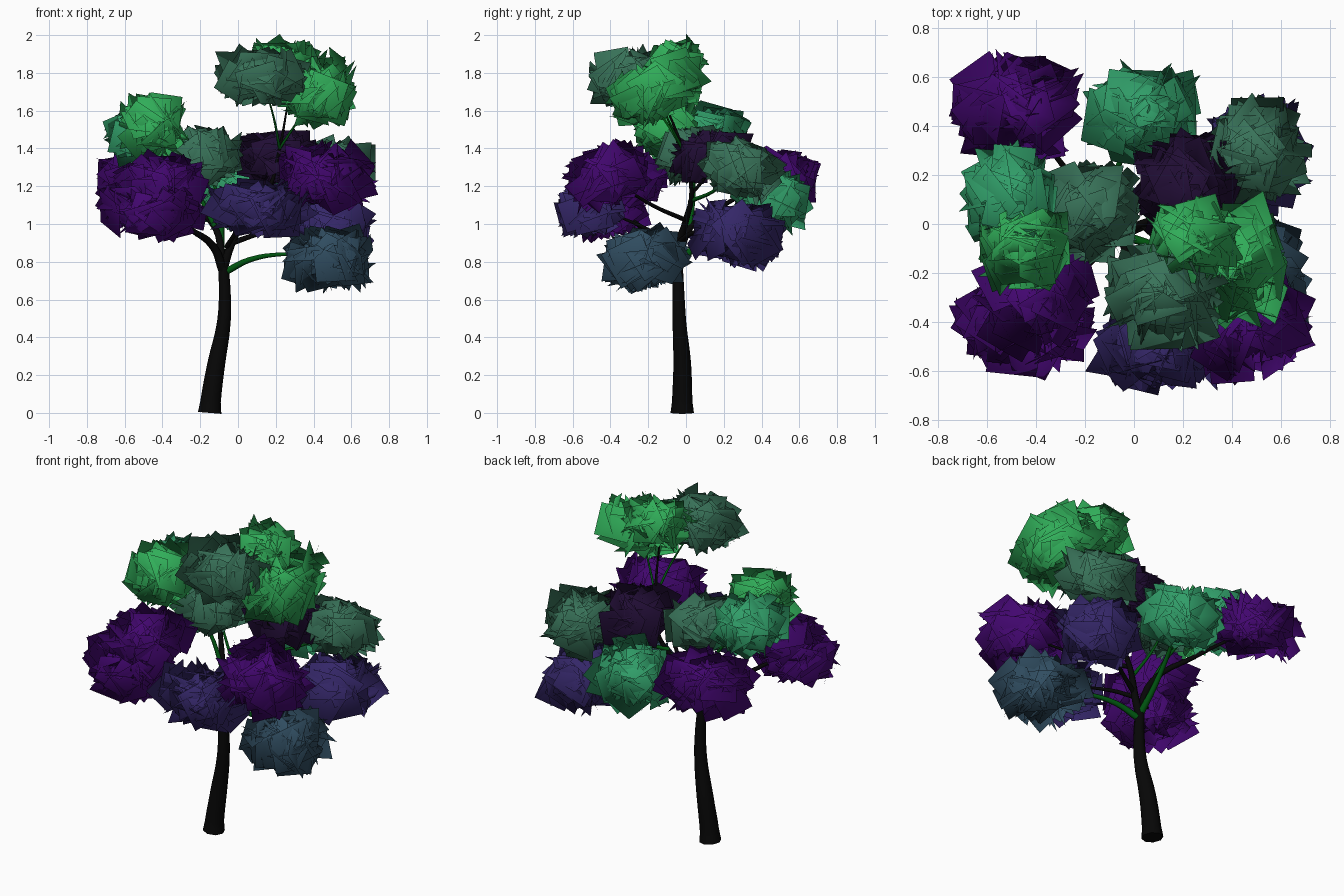
import bpy, random, math
from mathutils import Vector, Matrix

random.seed(7)


def material(name, rgb):
    m = bpy.data.materials.new(name)
    m.diffuse_color = (*rgb, 1)
    return m


BARK = material("dark bark", (0.002, 0.002, 0.002))
TWIG = material("green twig", (0.0, 0.09, 0.005))
LEAF = {
    "green": material("green leaf", (0.03, 0.42, 0.10)),
    "mint": material("mint leaf", (0.03, 0.34, 0.14)),
    "teal": material("teal leaf", (0.04, 0.17, 0.10)),
    "blue": material("blue leaf", (0.03, 0.075, 0.12)),
    "indigo": material("indigo leaf", (0.035, 0.02, 0.14)),
    "purple": material("purple leaf", (0.055, 0.002, 0.16)),
    "plum": material("plum leaf", (0.015, 0.004, 0.035)),
}


def limb(name, points, mat, sides_res=1):
    """Tapered tube through (x, y, z, radius) points."""
    cu = bpy.data.curves.new(name, "CURVE")
    cu.dimensions = "3D"
    cu.bevel_depth = 1.0
    cu.bevel_resolution = sides_res
    cu.resolution_u = 4
    cu.use_fill_caps = True
    sp = cu.splines.new("BEZIER")
    sp.bezier_points.add(len(points) - 1)
    for bp, (x, y, z, r) in zip(sp.bezier_points, points):
        bp.co = (x, y, z)
        bp.radius = r
        bp.handle_left_type = bp.handle_right_type = "AUTO"
    cu.materials.append(mat)
    ob = bpy.data.objects.new(name, cu)
    bpy.context.collection.objects.link(ob)
    return ob


def foliage(name, centre, half, color, count=75, tilt=0):
    """Clump of randomly turned square leaf cards, tilted about x, kept inside a rounded box."""
    c, h = Vector(centre), Vector(half)
    lean = Matrix.Rotation(math.radians(tilt), 3, "X")
    verts, faces, normals = [], [], []
    tries = 0
    while len(faces) < count and tries < 40000:
        tries += 1
        d = Vector([random.gauss(0, 1) for _ in range(3)]).normalized()
        d *= random.uniform(0.1, 1) ** 0.5
        p = Vector([d[i] * max(h[i] - 0.06, 0.03) for i in range(3)])
        n = Vector([random.gauss(0, 1) for _ in range(3)]).normalized()
        if n.dot(p) < 0:
            n = -n
        s = random.uniform(0.085, 0.115)
        rot = n.to_track_quat("Z", "Y").to_matrix() @ Matrix.Rotation(random.uniform(0, math.pi), 3, "Z")
        quad = [p + rot @ Vector((a * s, b * s, 0)) for a, b in ((-1, -1), (1, -1), (1, 1), (-1, 1))]
        if any(sum(abs(v[i] / h[i]) ** 3 for i in range(3)) > 1.5
               or any(abs(v[i]) > h[i] * 1.04 for i in range(3)) for v in quad):
            continue
        k = len(verts)
        verts += [lean @ v + c for v in quad]
        normals += [lean @ (v + p * 0.5 + n * 0.03).normalized() for v in quad]
        faces.append((k, k + 1, k + 2, k + 3))
    me = bpy.data.meshes.new(name)
    me.from_pydata(verts, [], faces)
    me.materials.append(LEAF[color])
    me.polygons.foreach_set("use_smooth", [True] * len(faces))
    me.normals_split_custom_set_from_vertices(normals)
    me.update()
    bpy.context.collection.objects.link(bpy.data.objects.new(name, me))


# Trunk with a flared foot
limb("trunk", [(-0.15, -0.02, 0, 0.062), (-0.145, -0.02, 0.06, 0.054), (-0.115, -0.02, 0.26, 0.047),
               (-0.075, -0.035, 0.48, 0.036), (-0.07, -0.04, 0.64, 0.031), (-0.08, -0.045, 0.80, 0.027)], BARK, 2)

# Main forks
limb("left_fork", [(-0.08, -0.045, 0.76, 0.027), (-0.13, -0.10, 0.88, 0.021),
                   (-0.25, -0.22, 0.97, 0.014), (-0.42, -0.36, 1.08, 0.006)], BARK)
limb("centre_fork", [(-0.08, -0.045, 0.76, 0.027), (-0.04, -0.04, 0.88, 0.022),
                     (0.03, 0.0, 1.02, 0.017), (0.16, 0.03, 1.18, 0.012),
                     (0.22, -0.02, 1.40, 0.009), (0.27, -0.13, 1.68, 0.004)], BARK)
limb("back_left_fork", [(-0.08, -0.045, 0.80, 0.024), (-0.12, 0.02, 0.98, 0.018),
                        (-0.26, 0.20, 1.10, 0.013), (-0.46, 0.46, 1.24, 0.005)], BARK)

# Side branches
branches = [
    ("right_low_branch", TWIG, [(-0.06, -0.045, 0.75, 0.02), (0.06, -0.08, 0.81, 0.016), (0.24, -0.15, 0.84, 0.011), (0.45, -0.22, 0.83, 0.004)]),
    ("right_back_branch", BARK, [(-0.03, -0.04, 0.90, 0.016), (0.12, 0.03, 0.95, 0.013), (0.3, 0.15, 0.97, 0.009), (0.48, 0.26, 0.98, 0.004)]),
    ("back_branch", TWIG, [(-0.08, -0.04, 0.78, 0.022), (-0.09, 0.06, 0.90, 0.018), (-0.07, 0.22, 1.06, 0.013), (0.02, 0.42, 1.15, 0.005)]),
    ("front_branch", BARK, [(-0.06, -0.05, 0.88, 0.014), (0.0, -0.2, 0.97, 0.011), (0.09, -0.46, 1.08, 0.004)]),
    ("front_right_branch", BARK, [(0.03, 0.0, 1.02, 0.013), (0.22, -0.18, 1.1, 0.010), (0.45, -0.4, 1.24, 0.004)]),
    ("upper_left_branch", TWIG, [(-0.12, 0.02, 0.98, 0.014), (-0.22, 0.04, 1.17, 0.011), (-0.46, 0.02, 1.46, 0.004)]),
    ("inner_left_branch", TWIG, [(0.0, -0.01, 0.98, 0.012), (-0.1, 0.03, 1.15, 0.009), (-0.19, 0.06, 1.35, 0.004)]),
    ("upper_right_branch", TWIG, [(0.10, 0.02, 1.12, 0.012), (0.28, 0.14, 1.17, 0.009), (0.5, 0.29, 1.28, 0.004)]),
    ("inner_right_branch", BARK, [(0.14, 0.03, 1.16, 0.01), (0.2, 0.1, 1.25, 0.008), (0.22, 0.14, 1.36, 0.004)]),
    ("top_right_twig", TWIG, [(0.22, -0.02, 1.40, 0.008), (0.30, -0.08, 1.52, 0.006), (0.42, -0.16, 1.7, 0.003)]),
    ("top_left_twig", TWIG, [(0.22, -0.02, 1.40, 0.008), (0.19, -0.12, 1.56, 0.006), (0.13, -0.28, 1.76, 0.003)]),
]
for name, mat, pts in branches:
    limb(name, pts, mat)

# Foliage clumps: centre, half extents, colour, card count, tilt
clumps = [
    ("top_right_leaves", (0.42, -0.16, 1.71), (0.23, 0.28, 0.17), "green", 85, 25),
    ("top_back_leaves", (0.24, -0.06, 1.83), (0.22, 0.18, 0.15), "green", 50, 15),
    ("top_front_leaves", (0.12, -0.30, 1.78), (0.26, 0.23, 0.16), "teal", 80, 8),
    ("left_back_leaves", (-0.51, 0.11, 1.47), (0.20, 0.22, 0.17), "mint", 65, -10),
    ("left_high_leaves", (-0.45, -0.09, 1.52), (0.20, 0.20, 0.18), "green", 65, 0),
    ("inner_left_leaves", (-0.18, 0.05, 1.36), (0.21, 0.21, 0.16), "teal", 65, 0),
    ("back_left_leaves", (-0.46, 0.48, 1.25), (0.29, 0.22, 0.15), "purple", 80, -10),
    ("back_leaves", (0.03, 0.45, 1.14), (0.24, 0.23, 0.18), "mint", 80, -20),
    ("right_back_leaves", (0.49, 0.29, 1.29), (0.23, 0.22, 0.16), "teal", 75, -25),
    ("right_low_back_leaves", (0.50, 0.26, 0.95), (0.23, 0.26, 0.18), "indigo", 85, -8),
    ("right_low_leaves", (0.49, -0.22, 0.82), (0.26, 0.25, 0.17), "blue", 85, 12),
    ("inner_right_leaves", (0.21, 0.15, 1.35), (0.22, 0.24, 0.15), "plum", 75, -5),
    ("front_right_leaves", (0.46, -0.42, 1.25), (0.28, 0.24, 0.17), "purple", 85, 25),
    ("front_leaves", (0.11, -0.51, 1.08), (0.31, 0.18, 0.15), "indigo", 80, 12),
    ("front_left_high_leaves", (-0.40, -0.32, 1.21), (0.27, 0.25, 0.15), "purple", 75, 20),
    ("front_left_low_leaves", (-0.46, -0.41, 1.07), (0.29, 0.21, 0.15), "purple", 75, 12),
]
for clump in clumps:
    foliage(*clump)
